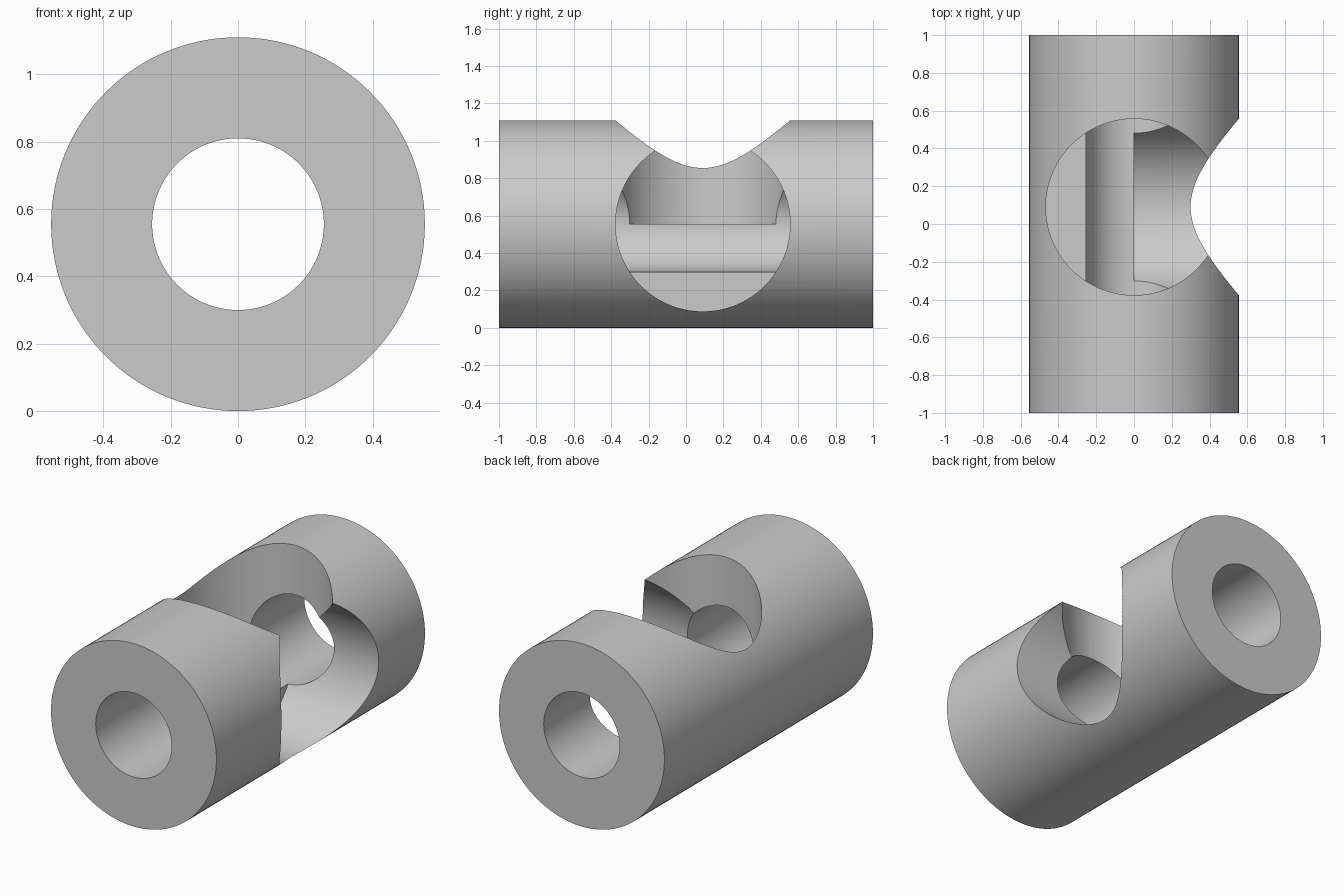
import bpy
from math import pi
from mathutils import Vector

cube = bpy.data.objects.get("Cube")
if cube:
    bpy.data.objects.remove(cube, do_unlink=True)

RADIUS, BORE, PORT = 0.555, 0.255, 0.467
LENGTH = 2.0
CENTRE = Vector((0, 0, RADIUS))
PORT_CENTRE = CENTRE + Vector((0, 0.09, 0))

grey = bpy.data.materials.new("plain_grey")
grey.use_nodes = True
colour = (0.6, 0.6, 0.6, 1)
grey.diffuse_color = colour
grey.node_tree.nodes["Principled BSDF"].inputs["Base Color"].default_value = colour


def cylinder(name, radius, depth, location, rotation):
    bpy.ops.mesh.primitive_cylinder_add(vertices=128, radius=radius, depth=depth,
                                        location=location, rotation=rotation)
    obj = bpy.context.object
    obj.name = name
    obj.data.materials.append(grey)
    return obj


def cut(target, cutter):
    mod = target.modifiers.new(cutter.name, "BOOLEAN")
    mod.operation = "DIFFERENCE"
    mod.solver = "EXACT"
    mod.object = cutter
    bpy.context.view_layer.objects.active = target
    bpy.ops.object.modifier_apply(modifier=mod.name)
    bpy.data.objects.remove(cutter, do_unlink=True)


# Main round body lying front to back
body = cylinder("pipe_body", RADIUS, LENGTH, CENTRE, (pi / 2, 0, 0))

# Bore through the full length
cut(body, cylinder("bore_cutter", BORE, LENGTH + 0.4, CENTRE, (pi / 2, 0, 0)))

# Two flat-bottomed ports from the axis: one upward, one to the left side
for name, axis, rotation in (("top_port_cutter", Vector((0, 0, 1)), (0, 0, 0)),
                             ("side_port_cutter", Vector((1, 0, 0)), (0, pi / 2, 0))):
    cut(body, cylinder(name, PORT, 1.0, PORT_CENTRE + axis * 0.5, rotation))

# Smooth round walls with crisp rims
bpy.ops.object.select_all(action="DESELECT")
body.select_set(True)
bpy.context.view_layer.objects.active = body
bpy.ops.object.shade_smooth_by_angle(angle=pi / 6)
